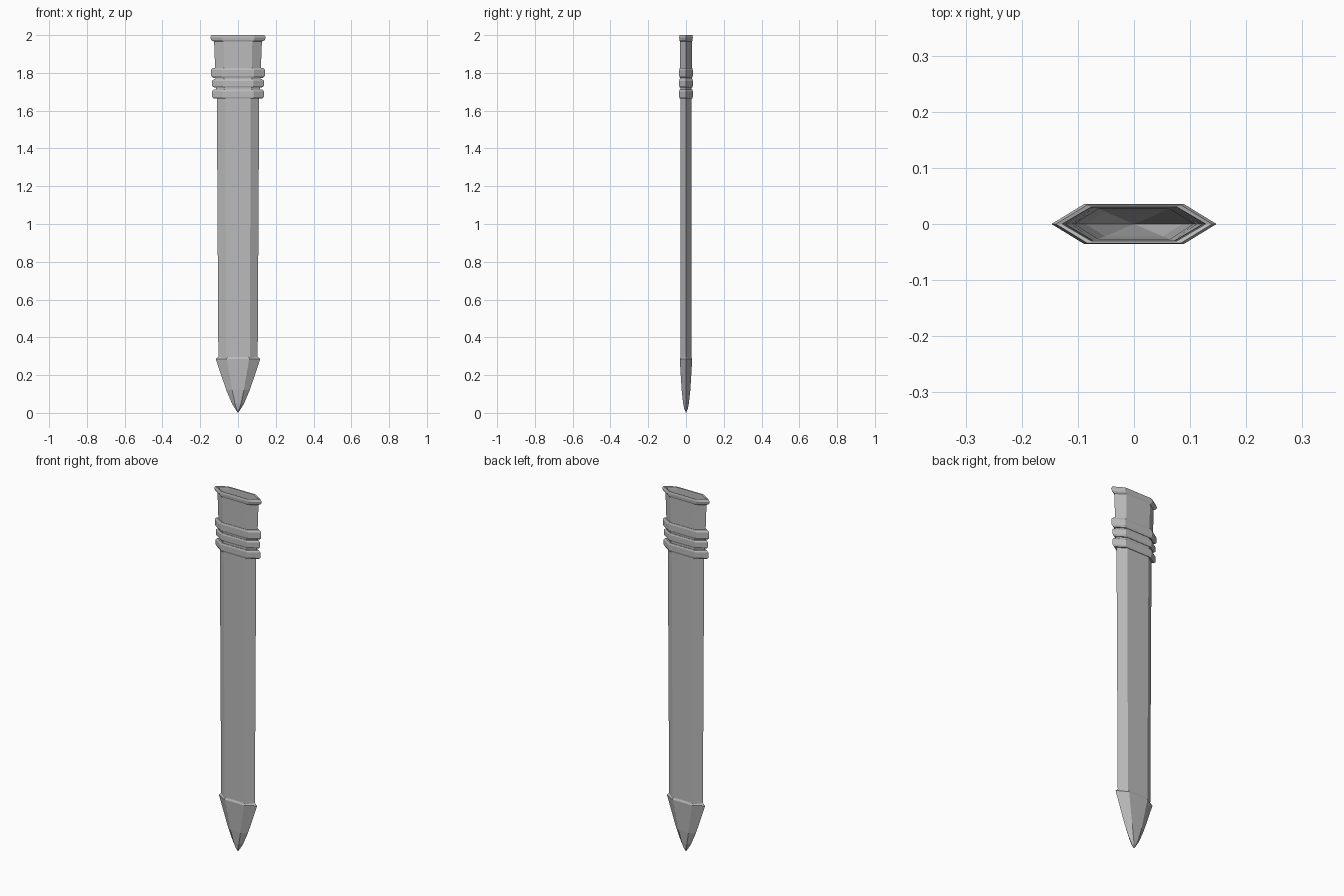
import bpy
import bmesh

if "Cube" in bpy.data.objects:
    bpy.data.objects.remove(bpy.data.objects["Cube"], do_unlink=True)

grey = bpy.data.materials.new("plain_grey")
grey.use_nodes = True
colour = (0.5, 0.5, 0.5, 1)
grey.diffuse_color = colour
grey.node_tree.nodes["Principled BSDF"].inputs["Base Color"].default_value = colour


def loft(name, sections, flat=0.6, closed=False):
    """Skin six-sided sections (z, half width, half depth); zero width is a point."""
    bm = bmesh.new()
    rings = []
    for z, w, d in sections:
        if w == 0:
            rings.append([bm.verts.new((0, 0, z))] * 6)
        else:
            f = w * flat
            outline = [(w, 0), (f, d), (-f, d), (-w, 0), (-f, -d), (f, -d)]
            rings.append([bm.verts.new((x, y, z)) for x, y in outline])
    pairs = list(zip(rings, rings[1:]))
    if closed:
        pairs.append((rings[-1], rings[0]))
    for low, high in pairs:
        for i in range(6):
            j = (i + 1) % 6
            corners = dict.fromkeys((low[i], low[j], high[j], high[i]))
            bm.faces.new(list(corners))
    bmesh.ops.recalc_face_normals(bm, faces=bm.faces)
    mesh = bpy.data.meshes.new(name)
    bm.to_mesh(mesh)
    bm.free()
    mesh.materials.append(grey)
    obj = bpy.data.objects.new(name, mesh)
    bpy.context.collection.objects.link(obj)
    return obj


# Hollow sheath: outside up from the tip, over the mouth, inside down to a point
loft("sheath_body", [
    (0.02, 0, 0), (0.28, 0.104, 0.028), (1.66, 0.112, 0.03),
    (1.82, 0.121, 0.031), (1.98, 0.127, 0.032),
    (1.985, 0.122, 0.029), (1.66, 0.106, 0.027), (0.29, 0.086, 0.022),
    (0.04, 0, 0),
])

# Flared lip around the open mouth
loft("mouth_rim", [
    (1.962, 0.122, 0.03), (1.974, 0.141, 0.035), (1.987, 0.147, 0.036),
    (2.0, 0.139, 0.034), (1.998, 0.128, 0.03), (1.97, 0.122, 0.029),
], closed=True)

# Three raised bands below the mouth
for name, z, half, w in (("upper_band", 1.8, 0.026, 0.143),
                         ("middle_band", 1.745, 0.022, 0.137),
                         ("lower_band", 1.688, 0.024, 0.138)):
    loft(name, [
        (z - half, 0.112, 0.03), (z - half, w - 0.01, 0.033),
        (z - half * 0.6, w, 0.036), (z + half * 0.6, w, 0.036),
        (z + half, w - 0.01, 0.033), (z + half, 0.112, 0.03),
    ], closed=True)

# Pointed end cap with a small ledge
loft("tip_cap", [
    (0, 0, 0), (0.02, 0.014, 0.009), (0.05, 0.032, 0.015),
    (0.12, 0.062, 0.023), (0.285, 0.118, 0.033), (0.298, 0.103, 0.027),
], flat=0.5)
